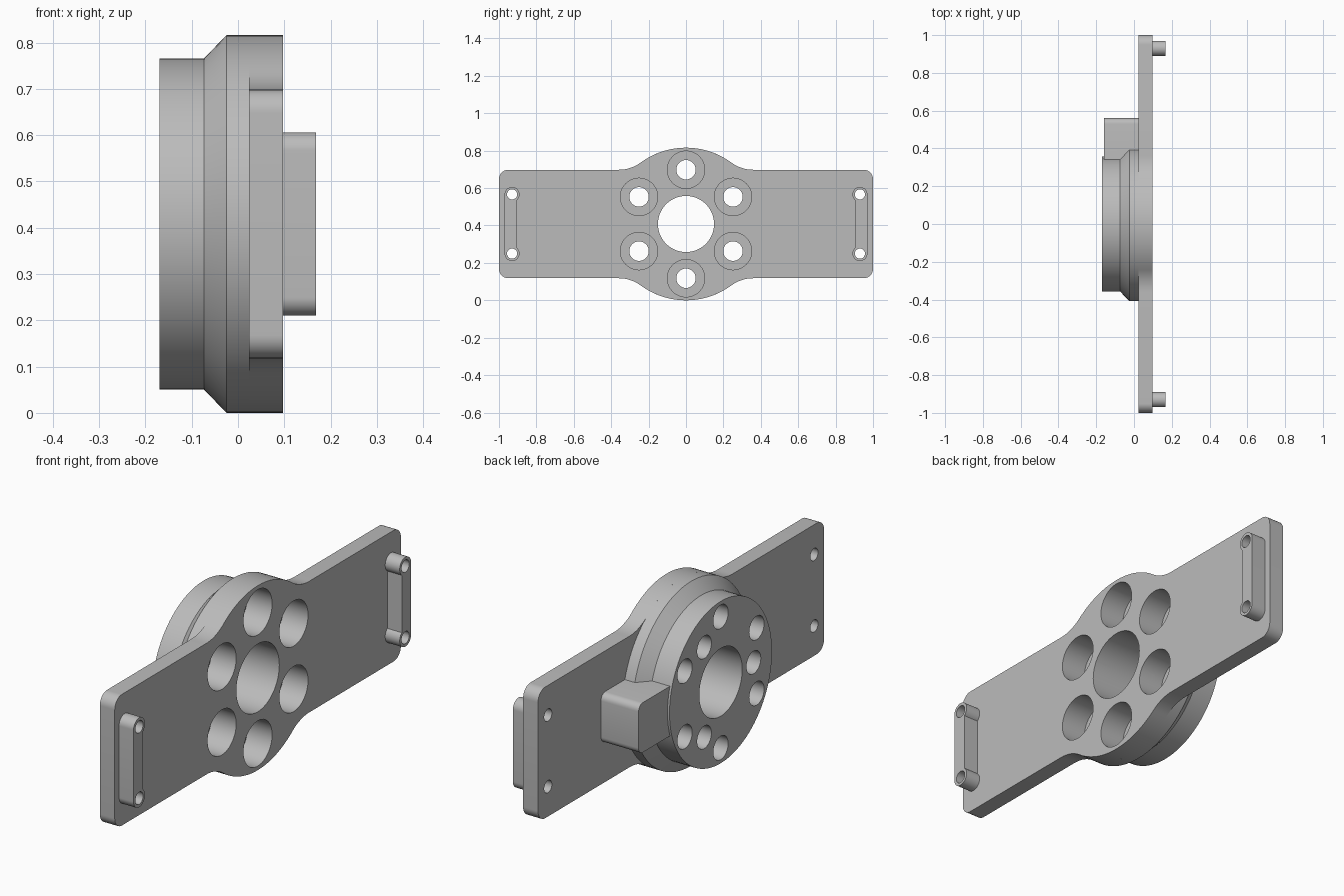
import bpy, bmesh
from math import radians, degrees, sin, cos, pi, sqrt, atan2

if "Cube" in bpy.data.objects:
    bpy.data.objects.remove(bpy.data.objects["Cube"])

MID = 0.408            # height of the hub axis, also the rim radius
BACK, FRONT = 0.024, 0.097   # plate thickness along x

grey = bpy.data.materials.new("machined_grey")
grey.use_nodes = True
grey.diffuse_color = (0.5, 0.5, 0.5, 1)
grey.node_tree.nodes["Principled BSDF"].inputs["Base Color"].default_value = (0.5, 0.5, 0.5, 1)


def arc(cy, cz, r, a0, a1, n=12):
    """Points of an arc in the y-z plane, angles in degrees."""
    angles = [radians(a0 + (a1 - a0) * i / n) for i in range(n + 1)]
    return [(cy + r * cos(a), cz + r * sin(a)) for a in angles]


def add_prism(bm, outline, x0, x1, cy=0):
    """Extrude a y-z outline, centred on the hub axis height, along x."""
    rings = [[bm.verts.new((x, cy + y, MID + z)) for y, z in outline] for x in (x0, x1)]
    bridge(bm, rings)


def add_lathe(bm, profile, cy=0, cz=0, n=48):
    """Spin (radius, x) points about an axis along x."""
    rings = [[bm.verts.new((x, cy + r * cos(2 * pi * i / n), MID + cz + r * sin(2 * pi * i / n)))
              for i in range(n)] for r, x in profile]
    bridge(bm, rings)


def bridge(bm, rings):
    n = len(rings[0])
    for a, b in zip(rings, rings[1:]):
        for i in range(n):
            j = (i + 1) % n
            bm.faces.new((a[i], a[j], b[j], b[i]))
    bm.faces.new(rings[0][::-1])
    bm.faces.new(rings[-1])


def finish(bm, name):
    bmesh.ops.remove_doubles(bm, verts=bm.verts, dist=1e-5)
    bmesh.ops.recalc_face_normals(bm, faces=bm.faces)
    mesh = bpy.data.meshes.new(name)
    bm.to_mesh(mesh)
    bm.free()
    mesh.materials.append(grey)
    obj = bpy.data.objects.new(name, mesh)
    bpy.context.collection.objects.link(obj)
    return obj


parts = []

# Plate: rounded bar blending through fillets into a round centre
HALF, BLEND = 0.29, 0.2
blend_y = sqrt((MID + BLEND) ** 2 - (HALF + BLEND) ** 2)
tangent = degrees(atan2(HALF + BLEND, blend_y))
quarter = (arc(0.95, HALF - 0.05, 0.05, 0, 90)
           + arc(blend_y, HALF + BLEND, BLEND, 270, 180 + tangent)
           + arc(0, 0, MID, tangent, 90)[1:])
half = quarter + [(-y, z) for y, z in quarter[-2::-1]]
bm = bmesh.new()
add_prism(bm, half + [(-y, -z) for y, z in half], BACK, FRONT)
parts.append(finish(bm, "mounting_plate"))

# Hub: stepped boss with a conical shoulder
bm = bmesh.new()
add_lathe(bm, [(0.358, -0.17), (0.358, -0.073), (MID, -0.025), (MID, BACK)], n=96)
parts.append(finish(bm, "hub"))

# Stop block on one side of the hub
bm = bmesh.new()
top = arc(0.53, 0.08, 0.03, 0, 90, 6) + [(0.335, 0.11)]
add_prism(bm, top + [(y, -z) for y, z in reversed(top)], -0.16, BACK)
parts.append(finish(bm, "stop_block"))

# Lugs: two round posts joined by a web flush with their outer side
LUG_Y, POST_Z = 0.93, 0.158
upper = arc(0, POST_Z, 0.04, 0, 231.3, 28)
upper.append((-0.025, 0))
lug = upper + [(y, -z) for y, z in upper[-2::-1]]
for side, name in ((1, "rear_lug"), (-1, "front_lug")):
    bm = bmesh.new()
    add_prism(bm, [(side * y, z) for y, z in lug], FRONT, 0.168, side * LUG_Y)
    parts.append(finish(bm, name))

# Cutter holding every hole
bm = bmesh.new()
add_lathe(bm, [(0.15, -0.3), (0.15, 0.3)], n=64)
for k in range(6):
    a = radians(30 + 60 * k)
    add_lathe(bm, [(0.052, -0.3), (0.052, -0.023), (0.1, -0.023), (0.1, 0.3)],
              0.29 * cos(a), 0.29 * sin(a))
for k in range(3):
    a = radians(60 + 120 * k)
    add_lathe(bm, [(0.05, -0.3), (0.05, -0.07)], 0.23 * cos(a), 0.23 * sin(a))
for y in (-LUG_Y, LUG_Y):
    for z in (-POST_Z, POST_Z):
        add_lathe(bm, [(0.027, -0.3), (0.027, 0.3)], y, z, 32)
cutter = finish(bm, "hole_cutter")
cutter.hide_render = True

# Drill all parts and shade them with sharp edges kept
for obj in parts:
    mod = obj.modifiers.new("holes", "BOOLEAN")
    mod.operation, mod.solver, mod.object = "DIFFERENCE", "EXACT", cutter
bpy.context.view_layer.update()
graph = bpy.context.evaluated_depsgraph_get()
for obj in parts:
    drilled = bpy.data.meshes.new_from_object(obj.evaluated_get(graph))
    obj.modifiers.clear()
    obj.data = drilled
    drilled.polygons.foreach_set("use_smooth", [True] * len(drilled.polygons))
    drilled.set_sharp_from_angle(angle=radians(30))
bpy.data.objects.remove(cutter)
